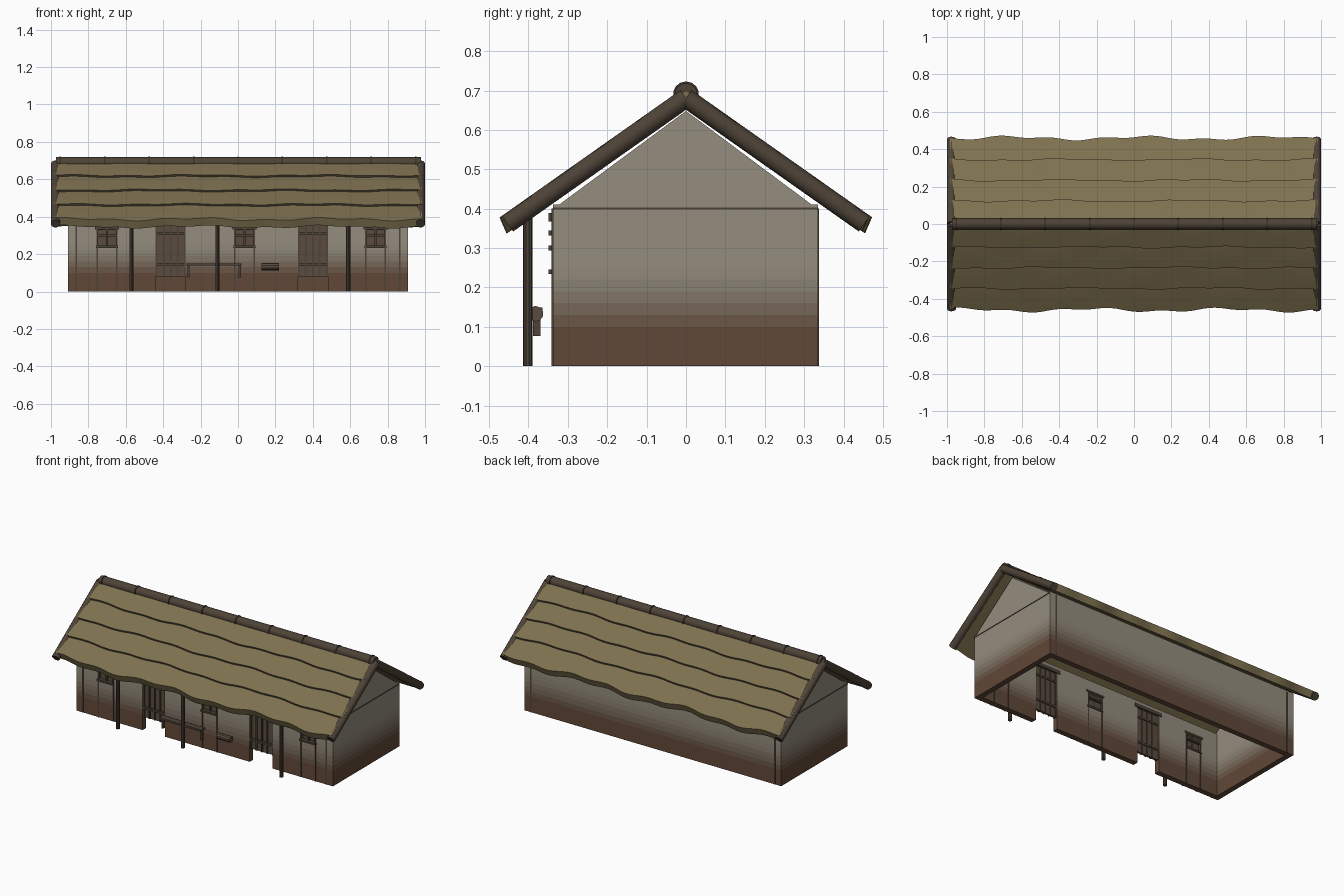
import bpy, bmesh, math, random
from mathutils import Vector

if "Cube" in bpy.data.objects:
    bpy.data.objects.remove(bpy.data.objects["Cube"])

random.seed(4)


def mat(name, r, g, b):
    m = bpy.data.materials.new(name)
    m.diffuse_color = (r, g, b, 1)
    m.use_nodes = True
    m.node_tree.nodes["Principled BSDF"].inputs["Base Color"].default_value = m.diffuse_color
    return m


THATCH = mat("thatch", .21, .165, .08)
SEAM = mat("thatch_seam", .04, .032, .02)
WOOD = mat("dark_wood", .075, .055, .038)
DOOR = mat("door_wood", .1, .07, .05)
low, high = (.12, .065, .04), (.30, .27, .21)
ramp = [0, 0, .15, .35, .55, .75, .9, 1]
MUD = [mat("mud_%d" % i, *[a + (b - a) * t for a, b in zip(low, high)])
       for i, t in enumerate(ramp)]
BANDS = [0, .06, .1, .13, .16, .19, .22, .25]


def finish(name, bm, mats, smooth=False):
    bmesh.ops.recalc_face_normals(bm, faces=bm.faces)
    me = bpy.data.meshes.new(name)
    bm.to_mesh(me)
    bm.free()
    for m in mats:
        me.materials.append(m)
    ob = bpy.data.objects.new(name, me)
    bpy.context.collection.objects.link(ob)
    if smooth:
        bpy.ops.object.select_all(action='DESELECT')
        ob.select_set(True)
        bpy.context.view_layer.objects.active = ob
        bpy.ops.object.shade_smooth_by_angle(angle=math.radians(35))
    return ob


def box(name, x0, x1, y0, y1, z0, z1, m):
    bm = bmesh.new()
    bmesh.ops.create_cube(bm, size=1)
    for v in bm.verts:
        v.co = ((x0 + x1) / 2 + v.co.x * (x1 - x0), (y0 + y1) / 2 + v.co.y * (y1 - y0),
                (z0 + z1) / 2 + v.co.z * (z1 - z0))
    return finish(name, bm, [m])


def pole(name, a, b, r, m=WOOD, sides=10):
    a, b = Vector(a), Vector(b)
    bm = bmesh.new()
    bmesh.ops.create_cone(bm, cap_ends=True, segments=sides, radius1=r, radius2=r,
                          depth=(b - a).length)
    rot = (b - a).to_track_quat('Z', 'Y')
    for v in bm.verts:
        v.co = rot @ v.co + (a + b) / 2
    return finish(name, bm, [m], True)


def wall(name, outline, point, inward, thick=.035, holes=()):
    """Outline in (u, z), pierced by rectangular holes, thickened inward."""
    bm = bmesh.new()
    bm.faces.new([bm.verts.new((u, 0, z)) for u, z in outline])
    cuts = [((0, 0, z), (0, 0, 1)) for z in BANDS[1:]]
    for u0, u1, z0, z1 in holes:
        cuts += [((u, 0, 0), (1, 0, 0)) for u in (u0, u1)]
        cuts += [((0, 0, z), (0, 0, 1)) for z in (z0, z1)]
    for co, no in cuts:
        bmesh.ops.bisect_plane(bm, geom=bm.verts[:] + bm.edges[:] + bm.faces[:],
                               plane_co=co, plane_no=no)
    gone = []
    for f in bm.faces:
        c = f.calc_center_median()
        f.material_index = sum(c.z > b for b in BANDS[1:])
        if any(h[0] < c.x < h[1] and h[2] < c.z < h[3] for h in holes):
            gone.append(f)
    bmesh.ops.delete(bm, geom=gone, context='FACES')
    ext = bmesh.ops.extrude_face_region(bm, geom=bm.faces[:], use_keep_orig=True)
    moved = {g for g in ext['geom'] if isinstance(g, bmesh.types.BMVert)}
    for v in bm.verts:
        v.co = Vector(point(v.co.x, v.co.z)) + (Vector(inward) * thick if v in moved else Vector())
    return finish(name, bm, MUD)


# Walls: open underneath, doorways and windows through the front
YF, YB, W = -.338, .335, .91
doors = [-.36, .40]
windows = [-.70, .035, .735]
holes = [(x - .08, x + .08, -.1, .37) for x in doors]
holes += [(x - .05, x + .05, .24, .33) for x in windows]
rect = [(-W, 0), (W, 0), (W, .41), (-W, .41)]
wall("front_wall", rect, lambda u, z: (u, YF, z), (0, 1, 0), holes=holes)
wall("back_wall", rect, lambda u, z: (u, YB, z), (0, -1, 0))
gable = [(YF + .002, 0), (YB - .002, 0), (YB - .002, .40), (0, .648), (YF + .002, .40)]
for s, n in ((-1, "left"), (1, "right")):
    wall(n + "_gable_wall", gable, lambda u, z: (s * W, u, z), (-s, 0, 0))
    box(n + "_gable_seam", s * W - .003, s * W + .003, YF, YB, .398, .403, WOOD)
    for y, e in ((YF, "front"), (YB, "back")):
        box("%s_%s_corner_strip" % (n, e), s * .865 - .004, s * .865 + .004,
            y - .003, y + .003, 0, .4, WOOD)

# Windows: shutter panel, mullion, lintel and sill rails, side studs
for i, x in enumerate(windows):
    box("window_panel_%d" % i, x - .05, x + .05, -.325, -.315, .24, .33, DOOR)
    box("window_mullion_%d" % i, x - .005, x + .005, -.335, -.312, .24, .33, WOOD)
    for z, w in ((.338, .065), (.30, .052), (.24, .058)):
        box("window_rail_%d" % i, x - w, x + w, -.349, -.298, z - .006, z + .006, WOOD)
    for s in (-1, 1):
        box("window_stud_%d" % i, x + s * .052 - .004, x + s * .052 + .004,
            -.342, -.300, 0, .34, WOOD)

# Doors: raised panel with battens and rails
for i, x in enumerate(doors):
    box("door_panel_%d" % i, x - .08, x + .08, -.325, -.312, .08, .37, DOOR)
    for k in range(5):
        u = x - .076 + k * .038
        box("door_batten_%d" % i, u - .004, u + .004, -.332, -.308, .08, .37, WOOD)
    for z in (.145, .31):
        box("door_rail_%d" % i, x - .08, x + .08, -.338, -.306, z - .006, z + .006, WOOD)
    box("door_lintel_%d" % i, x - .1, x + .1, -.349, -.298, .367, .389, WOOD)

# Porch posts
for i, x in enumerate((-.57, -.11, .59)):
    pole("porch_post_%d" % i, (x, -.402, 0), (x, -.402, .39), .012)

# Bench and log on the porch
box("bench_seat", -.275, .02, -.405, -.364, .138, .149, WOOD)
for x in (-.265, .01):
    box("bench_leg", x - .006, x + .006, -.389, -.37, .076, .14, WOOD)
pole("porch_log", (.125, -.382, .133), (.22, -.382, .133), .02, DOOR)


# Thatch slopes: four lapped courses with wavy seams and a ragged eave
def slope(name, s):
    bm = bmesh.new()
    n, steps = 64, [0, .125, .235, .345, .46]
    ph = [random.uniform(0, 6.28) for _ in range(15)]
    rings, seams = [], []
    for i in range(n + 1):
        x = -.985 + 1.97 * i / n
        pts = []
        for k in range(4):
            wob = lambda j: (.004 if j < 4 else .008) * (
                math.sin(9 * x + ph[j]) + .7 * math.sin(23 * x + ph[j + 5])) if j else 0
            y0, y1 = steps[k] + wob(k), steps[k + 1] + wob(k + 1)
            pts += [(y0, .700 - .7 * y0), ((y0 + y1) / 2, .706 - .35 * (y0 + y1)
                    + .002 * math.sin(14 * x + ph[k + 10])), (y1, .709 - .7 * y1)]
        pts += [(y1 - .018, .668 - .7 * y1), (.2, .518), (0, .658)]
        rings.append([bm.verts.new((x, s * y, z)) for y, z in pts])
    m = len(rings[0])
    for a, b in zip(rings, rings[1:]):
        for j in range(m):
            f = bm.faces.new((a[j], a[(j + 1) % m], b[(j + 1) % m], b[j]))
            f.material_index = int(j in (2, 5, 8))
    bm.faces.new(rings[0])
    bm.faces.new(rings[-1])
    finish(name, bm, [THATCH, SEAM], True)


slope("front_thatch", -1)
slope("back_thatch", 1)

# Rake poles along the roof ends
for sx in (-1, 1):
    for sy in (-1, 1):
        pole("rake_pole", (sx * .976, 0, .681), (sx * .976, sy * .453, .362), .0245, sides=12)

# Ridge roll with binding bands
pole("ridge_roll", (-.972, 0, .69), (.978, 0, .69), .029, sides=14)
for i in range(9):
    x = -.95 + i * .2375
    pole("ridge_band_%d" % i, (x - .004, 0, .69), (x + .004, 0, .69), .033, SEAM, 14)
